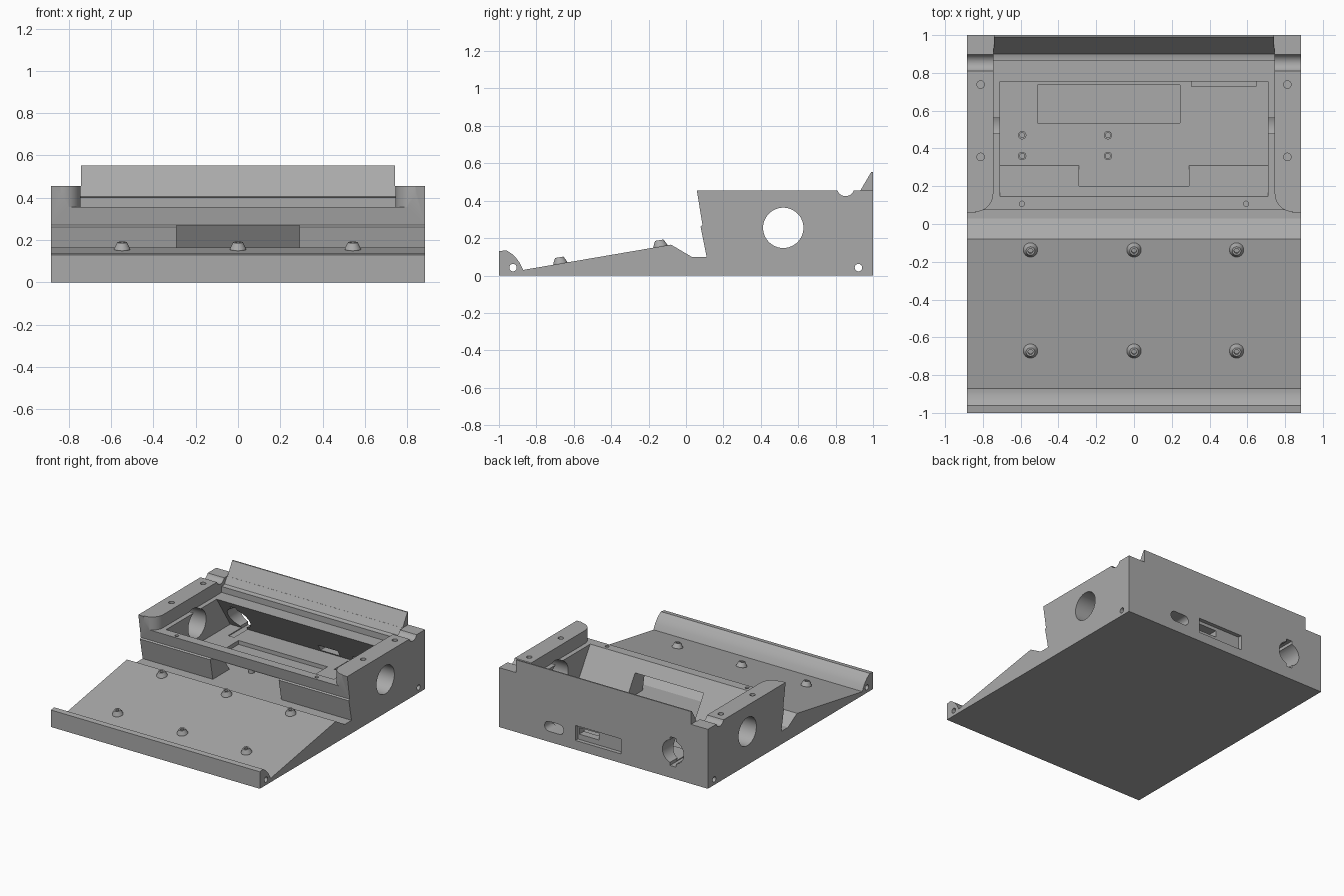
import bpy, bmesh, math
from math import cos, sin, pi
from mathutils import Matrix

if "Cube" in bpy.data.objects:
    bpy.data.objects.remove(bpy.data.objects["Cube"], do_unlink=True)

grey = bpy.data.materials.new("plain_grey")
grey.use_nodes = True
COLOUR = (0.4, 0.4, 0.4, 1)
grey.diffuse_color = COLOUR
grey.node_tree.nodes["Principled BSDF"].inputs["Base Color"].default_value = COLOUR

AXES = {"x": lambda a, b, t: (t, a, b),
        "y": lambda a, b, t: (a, t, b),
        "z": lambda a, b, t: (a, b, t)}


def make(name, bm):
    bmesh.ops.recalc_face_normals(bm, faces=bm.faces)
    mesh = bpy.data.meshes.new(name)
    bm.to_mesh(mesh)
    bm.free()
    mesh.materials.append(grey)
    obj = bpy.data.objects.new(name, mesh)
    bpy.context.collection.objects.link(obj)
    return obj


def prism(name, points, lo, hi, axis):
    """Extrude a flat outline along one axis."""
    bm = bmesh.new()
    place = AXES[axis]
    low = [bm.verts.new(place(a, b, lo)) for a, b in points]
    high = [bm.verts.new(place(a, b, hi)) for a, b in points]
    bm.faces.new(low)
    bm.faces.new(high)
    n = len(points)
    for i in range(n):
        j = (i + 1) % n
        bm.faces.new((low[i], low[j], high[j], high[i]))
    return make(name, bm)


def arc(cx, cy, r, start, end, n):
    return [(cx + r * cos(start + (end - start) * i / n),
             cy + r * sin(start + (end - start) * i / n)) for i in range(n + 1)]


def circle(cx, cy, r, n=48):
    return arc(cx, cy, r, 0, 2 * pi, n)[:-1]


def rect(x0, x1, y0, y1):
    return [(x0, y0), (x1, y0), (x1, y1), (x0, y1)]


def boolean(target, other, operation="DIFFERENCE"):
    mod = target.modifiers.new(other.name, "BOOLEAN")
    mod.operation = operation
    mod.solver = "EXACT"
    mod.object = other
    bpy.context.view_layer.objects.active = target
    bpy.ops.object.modifier_apply(modifier=mod.name)
    bpy.data.objects.remove(other, do_unlink=True)


def cut(points, lo, hi, axis):
    boolean(case, prism("cutter", points, lo, hi, axis))


def smooth(obj):
    bpy.ops.object.select_all(action="DESELECT")
    obj.select_set(True)
    bpy.context.view_layer.objects.active = obj
    bpy.ops.object.shade_smooth_by_angle(angle=math.radians(25))


# Case: side outline with front lip, sloping deck, trough and rear box
W = 0.885
outline = [(-1, 0), (1, 0), (1, 0.455), (0.905, 0.455)]
outline += arc(0.853, 0.47, 0.046, -0.33, -pi + 0.33, 12)
outline += [(0.8, 0.455), (0.058, 0.455), (0.088, 0.27), (0.078, 0.262), (0.11, 0.1),
            (0.03, 0.1), (-0.08, 0.165), (-0.87, 0.03), (-0.89, 0.07)]
outline += [(-0.908, 0.093), (-0.93, 0.115), (-0.96, 0.135), (-1, 0.13)]
case = prism("case", outline, -W, W, "x")

# Raised rear lip between the side blocks
lip = [(0.9, 0.4), (0.99, 0.553), (1, 0.553), (1, 0.4)]
boolean(case, prism("rear_lip", lip, -0.742, 0.742, "x"), "UNION")

# Lowered middle shelf with rounded inner corners, and the groove before the lip
half = [(0.745, 0.866)] + arc(0.84, 0.16, 0.095, pi, 1.5 * pi, 12) + [(0.84, 0)]
cut(half + [(-x, y) for x, y in reversed(half)], 0.355, 0.7, "z")
cut([(0.86, 0.4), (0.885, 0.4), (0.901, 0.406), (0.932, 0.456), (0.99, 0.553),
     (0.99, 0.7), (0.86, 0.7)], -0.745, 0.745, "x")

# Slanted inner chamber and cable opening in its front wall
cut([(0.145, 0.5), (0.145, 0.355), (0.31, 0.1), (0.92, 0.1), (0.755, 0.355), (0.755, 0.5)],
    -0.71, 0.71, "x")
cut(rect(-0.29, 0.29, 0.1, 0.268), 0.035, 0.32, "y")

# Shallow pockets in the chamber floor
cut(rect(-0.51, 0.243, 0.535, 0.735), 0.07, 0.15, "z")
cut(rect(0.305, 0.645, 0.728, 0.9), 0.08, 0.11, "z")

# Round side openings and the two long pin holes
cut(circle(0.52, 0.255, 0.108), -1, 1, "x")
for y in (-0.925, 0.922):
    cut(circle(y, 0.042, 0.02, 24), -1, 1, "x")

# Screw holes in the side blocks and shelf
for side in (-1, 1):
    for y in (0.355, 0.738):
        cut(circle(side * 0.812, y, 0.02, 24), 0.37, 0.5, "z")
    cut(circle(side * 0.593, 0.107, 0.014, 24), 0.28, 0.4, "z")

# Rear ports: rounded slot, recessed panel with slot, keyed round hole
pill = arc(0.46, 0.118, 0.038, -pi / 2, pi / 2, 12) + arc(0.375, 0.118, 0.038, pi / 2, 1.5 * pi, 12)
cut(pill, 0.8, 1.1, "y")
cut(rect(-0.15, 0.237, 0.07, 0.185), 0.97, 1.1, "y")
cut(rect(0.06, 0.225, 0.11, 0.16), 0.8, 1.1, "y")
cut(circle(-0.59, 0.203, 0.09), 0.76, 1.1, "y")
cut(rect(-0.615, -0.565, 0.093, 0.313), 0.76, 1.1, "y")
smooth(case)


def stud(name, base, top, height, hole, matrix):
    """Tapered round stud with a blind hole in its top."""
    bm = bmesh.new()
    rings = []
    for r, z in ((base, -0.01), (base, 0.004), (top, height), (hole, height), (hole, height * 0.4)):
        rings.append([bm.verts.new((x, y, z)) for x, y in circle(0, 0, r, 24)])
    for a, b in zip(rings, rings[1:]):
        for i in range(24):
            j = (i + 1) % 24
            bm.faces.new((a[i], a[j], b[j], b[i]))
    bm.faces.new(rings[0])
    bm.faces.new(rings[-1])
    bm.transform(matrix)
    smooth(make(name, bm))


# Deck studs, square to the slope
slope = math.atan2(0.135, 0.79)
for x in (-0.548, 0, 0.543):
    for y in (-0.137, -0.672):
        z = 0.03 + (y + 0.87) * math.tan(slope)
        stud("deck_stud", 0.038, 0.023, 0.034, 0.013,
             Matrix.Translation((x, y, z)) @ Matrix.Rotation(slope, 4, "X"))

# Board standoffs on the chamber floor
for x in (-0.592, -0.138):
    for y in (0.36, 0.47):
        stud("standoff", 0.022, 0.022, 0.03, 0.013, Matrix.Translation((x, y, 0.1)))
